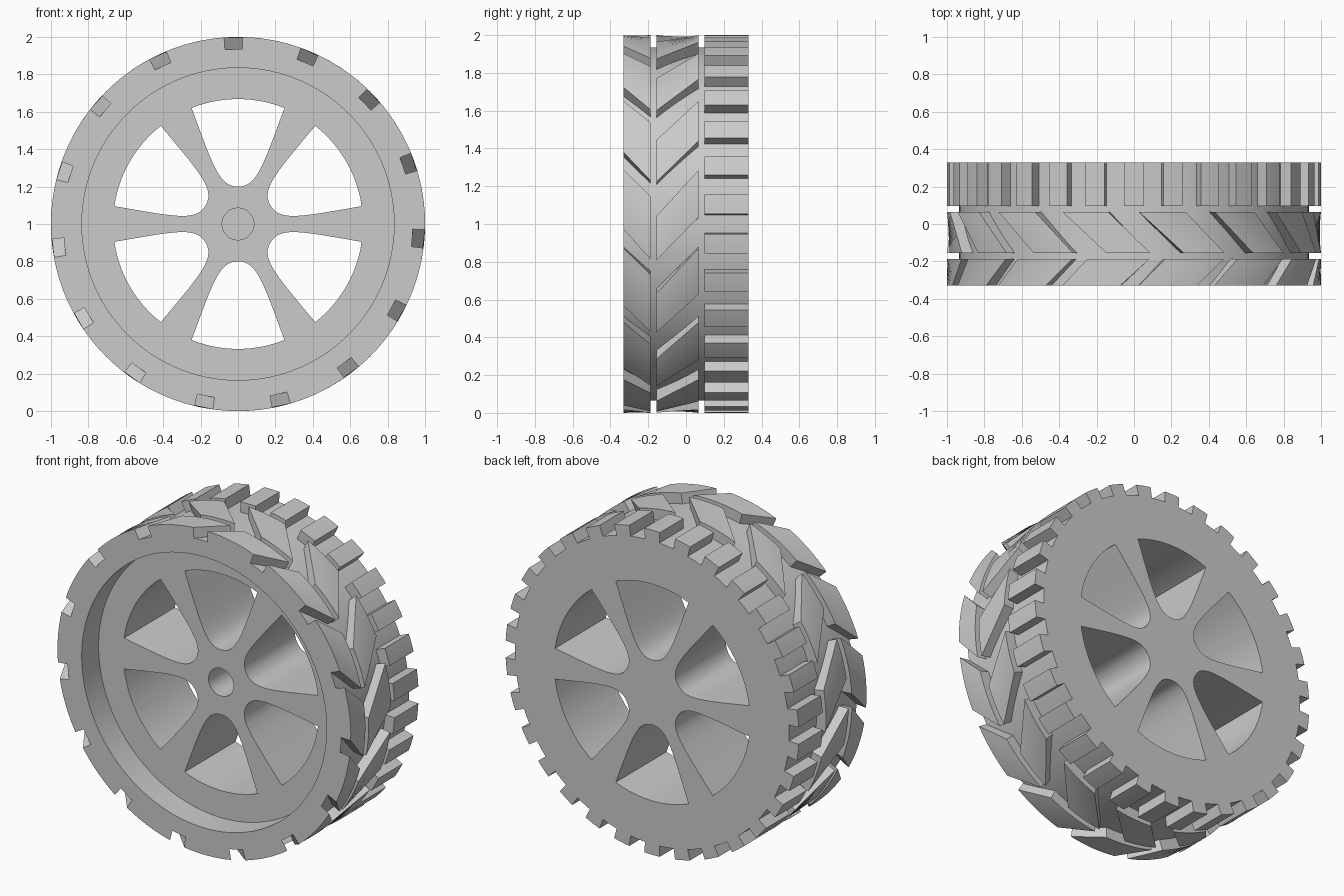
import bpy
import bmesh
from math import sin, cos, radians, pi
from mathutils import Vector, Matrix
from mathutils.geometry import interpolate_bezier

if "Cube" in bpy.data.objects:
    bpy.data.objects.remove(bpy.data.objects["Cube"], do_unlink=True)

FRONT, BACK = -0.33, 0.33
BASE, OUTER = 0.935, 1.0
AXLE = Vector((0, 0, 1))

grey = bpy.data.materials.new("plain_grey")
grey.use_nodes = True
colour = (0.6, 0.6, 0.6, 1)
grey.diffuse_color = colour
grey.node_tree.nodes["Principled BSDF"].inputs["Base Color"].default_value = colour


def make_object(name, bm):
    bmesh.ops.recalc_face_normals(bm, faces=bm.faces)
    mesh = bpy.data.meshes.new(name)
    bm.to_mesh(mesh)
    bm.free()
    mesh.materials.append(grey)
    obj = bpy.data.objects.new(name, mesh)
    bpy.context.collection.objects.link(obj)
    return obj


def smooth(obj):
    obj.data.shade_smooth()
    obj.data.set_sharp_from_angle(angle=radians(30))


def polar(radius, degrees, y):
    a = radians(degrees)
    return AXLE + Vector((radius * cos(a), y, radius * sin(a)))


# Wheel body: turned profile with a front recess and a blind axle hole
profile = [(0, BACK), (BASE, BACK), (BASE, FRONT), (0.835, FRONT),
           (0.835, -0.165), (0.085, -0.165), (0.085, 0.2), (0, 0.2)]
bm = bmesh.new()
verts = [bm.verts.new(AXLE + Vector((r, y, 0))) for r, y in profile]
edges = [bm.edges.new(pair) for pair in zip(verts, verts[1:])]
bmesh.ops.spin(bm, geom=verts + edges, cent=AXLE, axis=(0, 1, 0),
               angle=2 * pi, steps=120, use_merge=True)
bmesh.ops.remove_doubles(bm, verts=bm.verts, dist=0.0001)
body = make_object("wheel_body", bm)

# Six rounded openings between the spokes
side = interpolate_bezier(Vector((0, 0.2)), Vector((0.1, 0.2)),
                          Vector((0.13, 0.3)), Vector((0.248, 0.62)), 16)
right = [(p.x, p.y) for p in side]
rim_angle = 21.8
arc = [(0.668 * sin(radians(a)), 0.668 * cos(radians(a)))
       for a in [rim_angle * (1 - i / 6) for i in range(1, 12)]]
left = [(-x, z) for x, z in reversed(right[1:])]
outline = right + arc + left
bm = bmesh.new()
for k in range(6):
    turn = Matrix.Rotation(k * pi / 3, 3, 'Y')
    face = bm.faces.new([bm.verts.new(AXLE + turn @ Vector((x, -0.5, z)))
                         for x, z in outline])
    new = bmesh.ops.extrude_face_region(bm, geom=[face])["geom"]
    bmesh.ops.translate(bm, vec=(0, 1, 0),
                        verts=[g for g in new if isinstance(g, bmesh.types.BMVert)])
cutter = make_object("opening_cutter", bm)
cutter.hide_render = True
cut = body.modifiers.new("openings", 'BOOLEAN')
cut.object = cutter
cut.solver = 'EXACT'
depsgraph = bpy.context.evaluated_depsgraph_get()
body.data = bpy.data.meshes.new_from_object(body.evaluated_get(depsgraph))
body.modifiers.clear()
bpy.data.objects.remove(cutter, do_unlink=True)
smooth(body)


def tread_row(name, count, y0, y1, span0, span1, steps=8):
    """Ring of blocks whose angular span shifts from span0 at y0 to span1 at y1."""
    bm = bmesh.new()
    for k in range(count):
        offset = 360 * k / count
        rows = []
        for i in range(steps + 1):
            t = i / steps
            ring = []
            for y, (lo, hi) in ((y0, span0), (y1, span1)):
                angle = offset + lo + (hi - lo) * t
                ring.append((polar(BASE - 0.01, angle, y), polar(OUTER, angle, y)))
            (a, b), (d, c) = ring
            rows.append([bm.verts.new(p) for p in (a, b, c, d)])
        for r, s in zip(rows, rows[1:]):
            for j in range(4):
                n = (j + 1) % 4
                bm.faces.new((r[j], r[n], s[n], s[j]))
        bm.faces.new(rows[0])
        bm.faces.new(rows[-1])
    smooth(make_object(name, bm))


# Tread: two slanted rows forming chevrons and one straight row at the back
tread_row("front_tread_blocks", 15, FRONT, -0.188, (-1.7, 16.6), (-10.7, 8.5))
tread_row("middle_tread_blocks", 15, -0.155, 0.065, (-11, 2.5), (2, 16.5))
tread_row("back_tread_blocks", 30, 0.097, BACK, (3, 9), (3, 9), 4)
